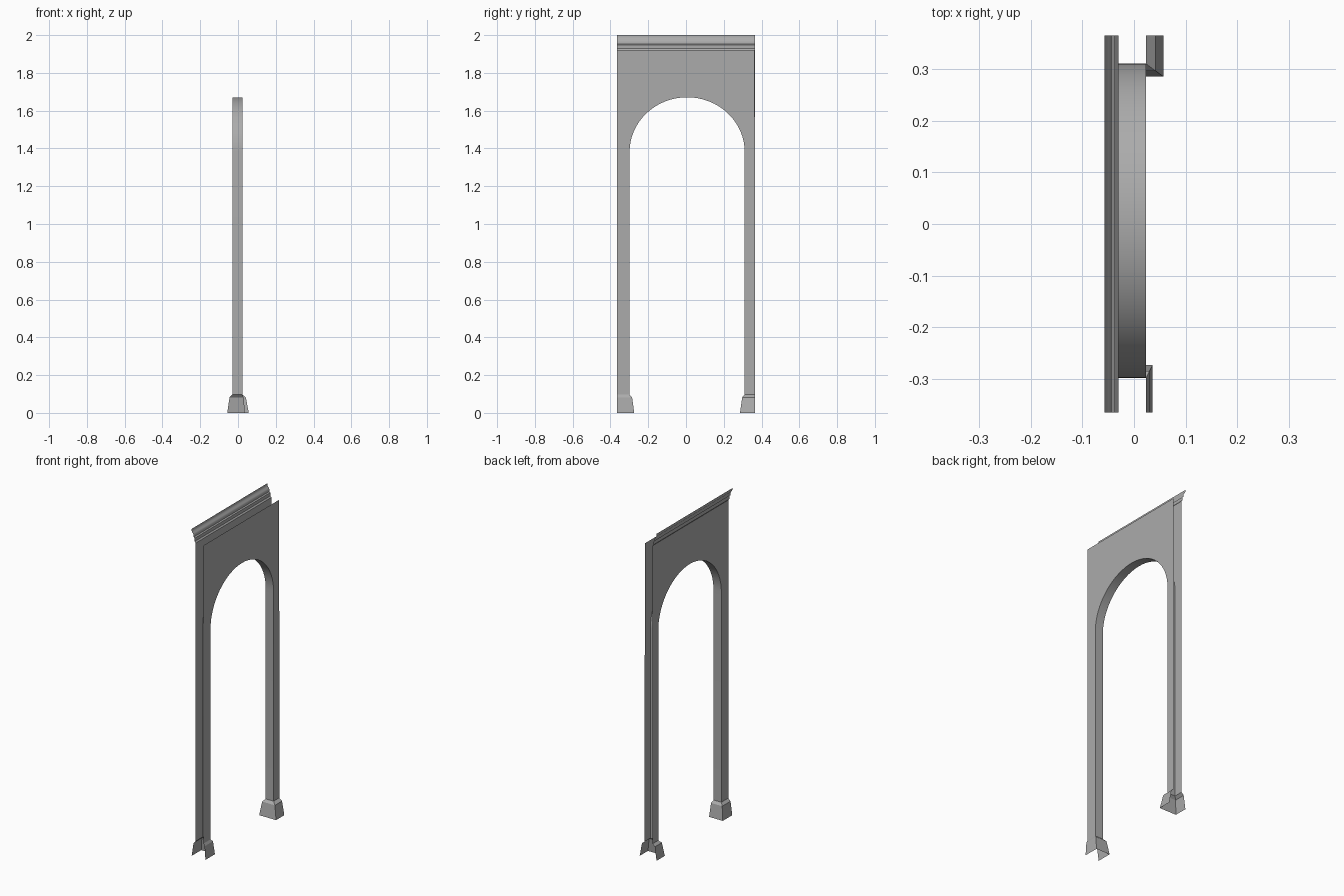
import bpy, bmesh, math

old = bpy.data.objects.get("Cube")
if old:
    bpy.data.objects.remove(old, do_unlink=True)

stone = bpy.data.materials.new("grey_stone")
stone.use_nodes = True
GREY = (0.41, 0.41, 0.41, 1)
stone.diffuse_color = GREY
stone.node_tree.nodes["Principled BSDF"].inputs["Base Color"].default_value = GREY

LEFT, RIGHT = 0.023, -0.03            # the two wall faces in x
END = 0.366                           # outer ends in y
INNER_FRONT, INNER_BACK = -0.299, 0.311
BASE_TOP, SPRING, CROWN, WALL_TOP = 0.097, 1.38, 1.671, 1.92


def finish(name, bm, smooth=False):
    mesh = bpy.data.meshes.new(name)
    bm.to_mesh(mesh)
    bm.free()
    mesh.materials.append(stone)
    obj = bpy.data.objects.new(name, mesh)
    bpy.context.collection.objects.link(obj)
    if smooth:
        bpy.ops.object.select_all(action="DESELECT")
        obj.select_set(True)
        bpy.context.view_layer.objects.active = obj
        bpy.ops.object.shade_smooth_by_angle(angle=math.radians(30))


def loft(name, rows, smooth=False):
    """Open sheet between successive polylines."""
    bm = bmesh.new()
    grid = [[bm.verts.new(p) for p in row] for row in rows]
    for a, b in zip(grid, grid[1:]):
        for i in range(len(a) - 1):
            bm.faces.new((a[i], a[i + 1], b[i + 1], b[i]))
    finish(name, bm, smooth)


# Opening outline in (y, z): up the front leg, over the arch, down the back leg
mid = (INNER_FRONT + INNER_BACK) / 2
half = (INNER_BACK - INNER_FRONT) / 2
STEPS = 32
arch = [(mid - half * math.cos(math.pi * i / STEPS),
         SPRING + (CROWN - SPRING) * math.sin(math.pi * i / STEPS))
        for i in range(STEPS + 1)]
opening = [(INNER_FRONT, BASE_TOP)] + arch + [(INNER_BACK, BASE_TOP)]


# Flat wall faces: two legs and a strip of quads above the arch
def wall(name, x, taper, facing):
    bm = bmesh.new()

    def panel(*outline):
        bm.faces.new([bm.verts.new((x, y, z)) for y, z in outline[::facing]])

    panel((-END, BASE_TOP), (INNER_FRONT, BASE_TOP),
          (INNER_FRONT, WALL_TOP), (-END, WALL_TOP))
    panel((INNER_BACK, BASE_TOP), (END, BASE_TOP), (END, 1.2),
          (END - taper, WALL_TOP), (INNER_BACK, WALL_TOP))
    for a, b in zip(arch, arch[1:]):
        panel(a, b, (b[0], WALL_TOP), (a[0], WALL_TOP))
    bmesh.ops.remove_doubles(bm, verts=bm.verts, dist=1e-5)
    finish(name, bm)


wall("left_wall", LEFT, 0.004, 1)
wall("right_wall", RIGHT, 0, -1)

# Lining of the opening
loft("arch_lining", [[(x, y, z) for y, z in opening] for x in (RIGHT, LEFT)], True)

# Moulded cornice along the right side
cornice = [(-0.03, 1.92), (-0.037, 1.928), (-0.037, 1.948), (-0.044, 1.953),
           (-0.044, 1.967), (-0.048, 1.974), (-0.054, 1.981), (-0.057, 1.989),
           (-0.057, 2.0)]
loft("cornice", [[(x, y, z) for x, z in cornice] for y in (END, -END)], True)


# Flared leg bases, open at the outer end
def base(name, end, inner, left_flare, right_flare, inner_flare):
    side = 1 if end < 0 else -1
    rows = []
    for amount, z in ((0, BASE_TOP), (0.55, 0.082), (1, 0)):
        xl, xr = LEFT + left_flare * amount, RIGHT - right_flare * amount
        y = inner + side * inner_flare * amount
        rows.append([(xl, end, z), (xl, y, z), (xr, y, z), (xr, end, z)][::-side])
    loft(name, rows)


base("front_leg_base", -END, INNER_FRONT, 0.013, 0.027, 0.025)
base("back_leg_base", END, INNER_BACK, 0.034, 0.027, 0.025)
